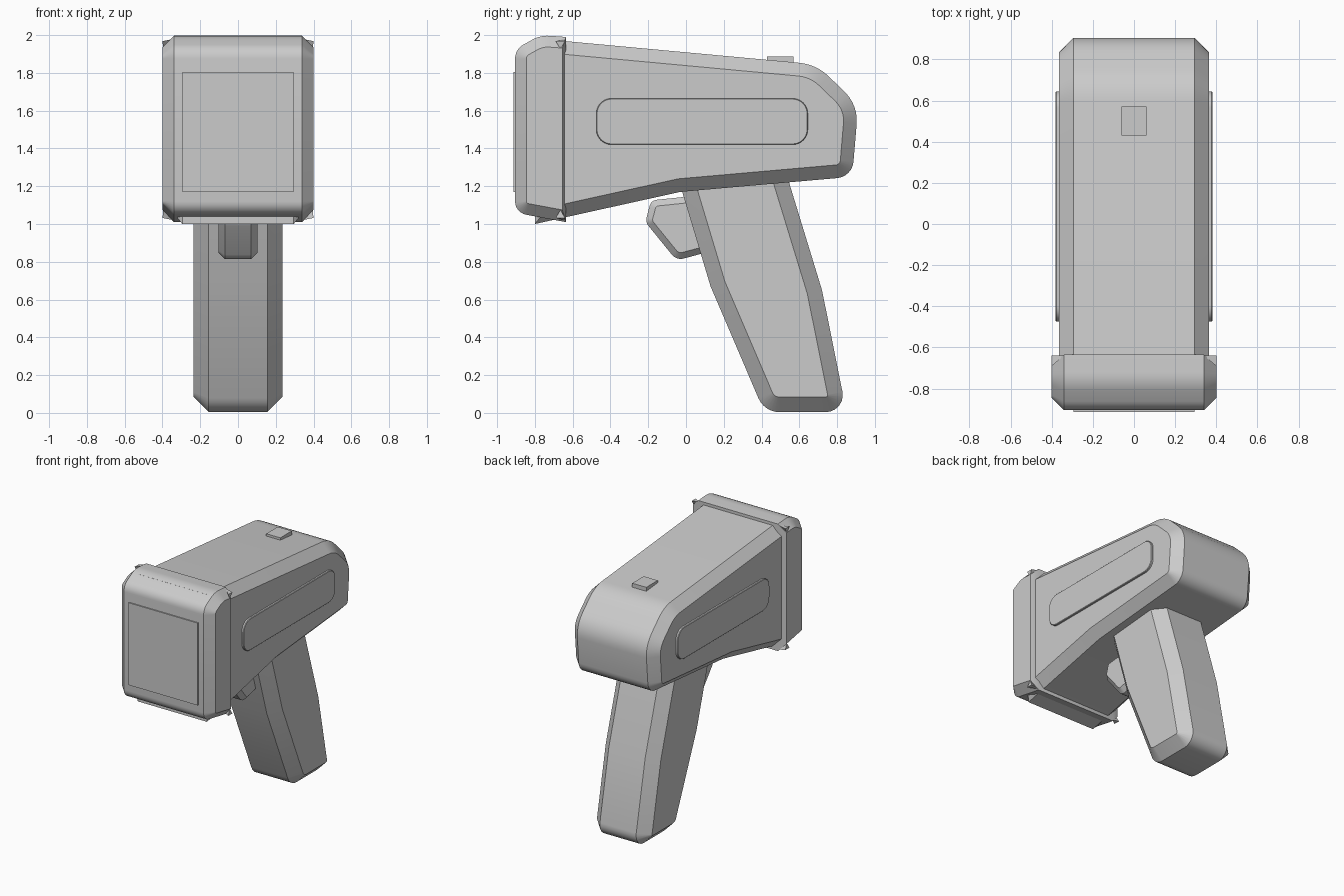
import bpy, bmesh, math
from mathutils import Vector

cube = bpy.data.objects.get("Cube")
if cube:
    bpy.data.objects.remove(cube, do_unlink=True)

grey = bpy.data.materials.new("mid_grey")
grey.use_nodes = True
colour = (0.6, 0.6, 0.6, 1)
grey.diffuse_color = colour
grey.node_tree.nodes["Principled BSDF"].inputs["Base Color"].default_value = colour


def finish(name, bm):
    """Turn a bmesh into a named, shaded object."""
    bmesh.ops.recalc_face_normals(bm, faces=bm.faces)
    mesh = bpy.data.meshes.new(name)
    bm.to_mesh(mesh)
    bm.free()
    mesh.materials.append(grey)
    mesh.shade_smooth()
    mesh.set_sharp_from_angle(angle=math.radians(30))
    obj = bpy.data.objects.new(name, mesh)
    bpy.context.collection.objects.link(obj)
    return obj


def outline(corners, insets, steps=6):
    """Inset a clockwise polygon edge by edge, then round its corners."""
    n = len(corners)
    pts = [Vector(c[:2]) for c in corners]
    dirs = [(pts[(i + 1) % n] - pts[i]).normalized() for i in range(n)]
    inner, tangents = [], []
    for i in range(n):
        a, b = dirs[i - 1], dirs[i]
        na, nb = Vector((a.y, -a.x)), Vector((b.y, -b.x))
        cross = a.cross(b)
        start = pts[i] + na * insets[i - 1]
        offset = pts[i] + nb * insets[i] - start
        inner.append(start + a * (offset.cross(b) / cross))
        turn = a.angle(b)
        round_off = corners[i][2]
        if round_off:
            round_off = max(round_off - insets[i] * math.tan(turn / 2), 0.012)
        tangents.append((round_off, math.cos(turn / 2)))
    result = []
    for i, p in enumerate(inner):
        t, w = tangents[i]
        if not t:
            result.append(p)
            continue
        p0, p2 = p - dirs[i - 1] * t, p + dirs[i] * t
        for k in range(steps + 1):
            u = k / steps
            f0, f1, f2 = (1 - u) ** 2, 2 * u * (1 - u) * w, u * u
            result.append((p0 * f0 + p * f1 + p2 * f2) / (f0 + f1 + f2))
    return result


def shell(name, corners, half, chamfer, x0=None, insets=None):
    """Side profile (y, z, rounding) spanned across x with chamfered sides."""
    insets = insets or [chamfer] * len(corners)
    full = outline(corners, [0] * len(corners))
    small = outline(corners, insets)
    left = half - chamfer
    if x0 is None:
        rings = [(-half, small), (-left, full), (left, full), (half, small)]
    else:
        rings = [(x0, full), (left, full), (half, small)]
    bm = bmesh.new()
    loops = [[bm.verts.new((x, p.x, p.y)) for p in ring] for x, ring in rings]
    for a, b in zip(loops, loops[1:]):
        for i in range(len(a)):
            bm.faces.new((a[i - 1], a[i], b[i], b[i - 1]))
    bm.faces.new(loops[0])
    bm.faces.new(loops[-1])
    return finish(name, bm)


def box(name, low, high):
    bm = bmesh.new()
    bmesh.ops.create_cube(bm, size=1)
    for v in bm.verts:
        v.co = [low[i] if v.co[i] < 0 else high[i] for i in range(3)]
    return finish(name, bm)


# Main tapered housing
shell("body", [(-0.80, 1.983, 0), (0.69, 1.845, 0.09), (0.912, 1.63, 0.10),
               (0.88, 1.25, 0.08), (-0.03, 1.17, 0), (-0.80, 1.0, 0)], 0.365, 0.07)

# Front hood with a shallower chamfer along its back edge
shell("front_hood", [(-0.905, 1.925, 0.05), (-0.77, 2.0, 0.05), (-0.635, 1.99, 0),
                     (-0.635, 1.01, 0), (-0.905, 1.06, 0.06)],
      0.40, 0.06, insets=[0.06, 0.06, 0.02, 0.06, 0.06])

# Front window panel
box("front_panel", (-0.295, -0.914, 1.17), (0.295, -0.88, 1.805))

# Slanted handle
shell("handle", [(-0.065, 1.32, 0), (0.515, 1.32, 0), (0.72, 0.65, 0),
                 (0.85, 0.004, 0.11), (0.415, 0.004, 0.08), (0.13, 0.67, 0)],
      0.235, 0.08)

# Trigger
shell("trigger", [(-0.185, 1.125, 0.03), (0.15, 1.16, 0), (0.22, 0.88, 0),
                  (-0.05, 0.807, 0.04), (-0.215, 1.01, 0.025)], 0.103, 0.033)

# Raised button on top
button = box("top_button", (-0.06, 0.43, 1.83), (0.06, 0.57, 1.887))

for side, label in ((1, "left"), (-1, "right")):
    # Rounded raised grip panels
    grip = shell(label + "_side_panel",
                 [(-0.475, 1.665, 0.08), (0.645, 1.665, 0.08),
                  (0.645, 1.42, 0.08), (-0.475, 1.42, 0.08)], 0.381, 0.004, x0=0.34)
    # Small pointed corner tabs behind the hood
    bm = bmesh.new()
    for up in (1, -1):
        vs = [bm.verts.new((x, y, 1.5 + up * h)) for x, y, h in
              ((0.40, -0.69, 0.468), (0.40, -0.64, 0.468),
               (0.34, -0.64, 0.48), (0.395, -0.665, 0.425))]
        bmesh.ops.convex_hull(bm, input=vs)
    tabs = finish(label + "_corner_tabs", bm)
    if side < 0:
        for obj in (grip, tabs):
            for v in obj.data.vertices:
                v.co.x = -v.co.x
            obj.data.flip_normals()
